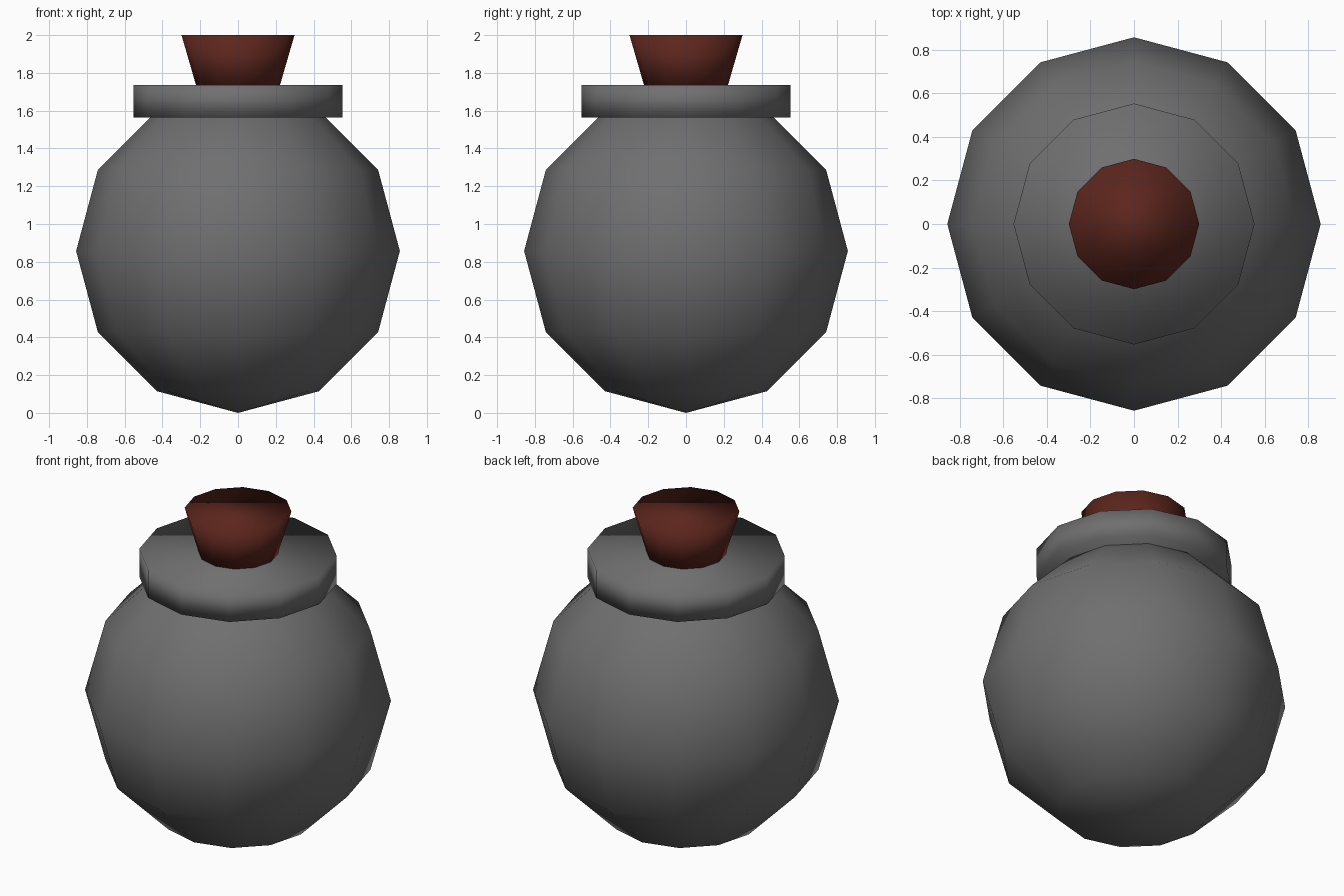
import bpy, bmesh
from math import sin, cos, pi

if "Cube" in bpy.data.objects:
    bpy.data.objects.remove(bpy.data.objects["Cube"])

SIDES = 12


def material(name, color):
    mat = bpy.data.materials.new(name)
    mat.diffuse_color = (*color, 1)
    mat.use_nodes = True
    mat.node_tree.nodes["Principled BSDF"].inputs["Base Color"].default_value = mat.diffuse_color
    return mat


def lathe(name, profile, mat):
    """Spin an (r, z) profile round z; ends are capped or close in a pole."""
    bm = bmesh.new()
    rings = []
    for r, z in profile:
        if r < 1e-5:
            rings.append([bm.verts.new((0, 0, z))])
        else:
            rings.append([bm.verts.new((r * cos(2 * pi * i / SIDES),
                                        r * sin(2 * pi * i / SIDES), z))
                          for i in range(SIDES)])
    for a, b in zip(rings, rings[1:]):
        for i in range(SIDES):
            j = (i + 1) % SIDES
            corners = [a[i % len(a)], a[j % len(a)], b[j % len(b)], b[i % len(b)]]
            bm.faces.new(list(dict.fromkeys(corners)))
    for ring in (rings[0], rings[-1]):
        if len(ring) > 1:
            bm.faces.new(ring)
    bmesh.ops.recalc_face_normals(bm, faces=bm.faces)
    for f in bm.faces:
        f.smooth = True
    mesh = bpy.data.meshes.new(name)
    bm.to_mesh(mesh)
    bm.free()
    mesh.materials.append(mat)
    obj = bpy.data.objects.new(name, mesh)
    bpy.context.collection.objects.link(obj)
    return obj


grey = material("dark_grey", (0.16, 0.16, 0.16))
red = material("stopper_red", (0.107, 0.019, 0.012))

# Round flask body: low-poly sphere with six rings
R = 0.857
lathe("flask_body", [(R * sin(pi * k / 6), R - R * cos(pi * k / 6))
                     for k in range(7)], grey)

# Flat solid collar
lathe("collar", [(0.553, 1.565), (0.553, 1.737)], grey)

# Tapered stopper
lathe("stopper", [(0.215, 1.71), (0.299, 2.0)], red)
